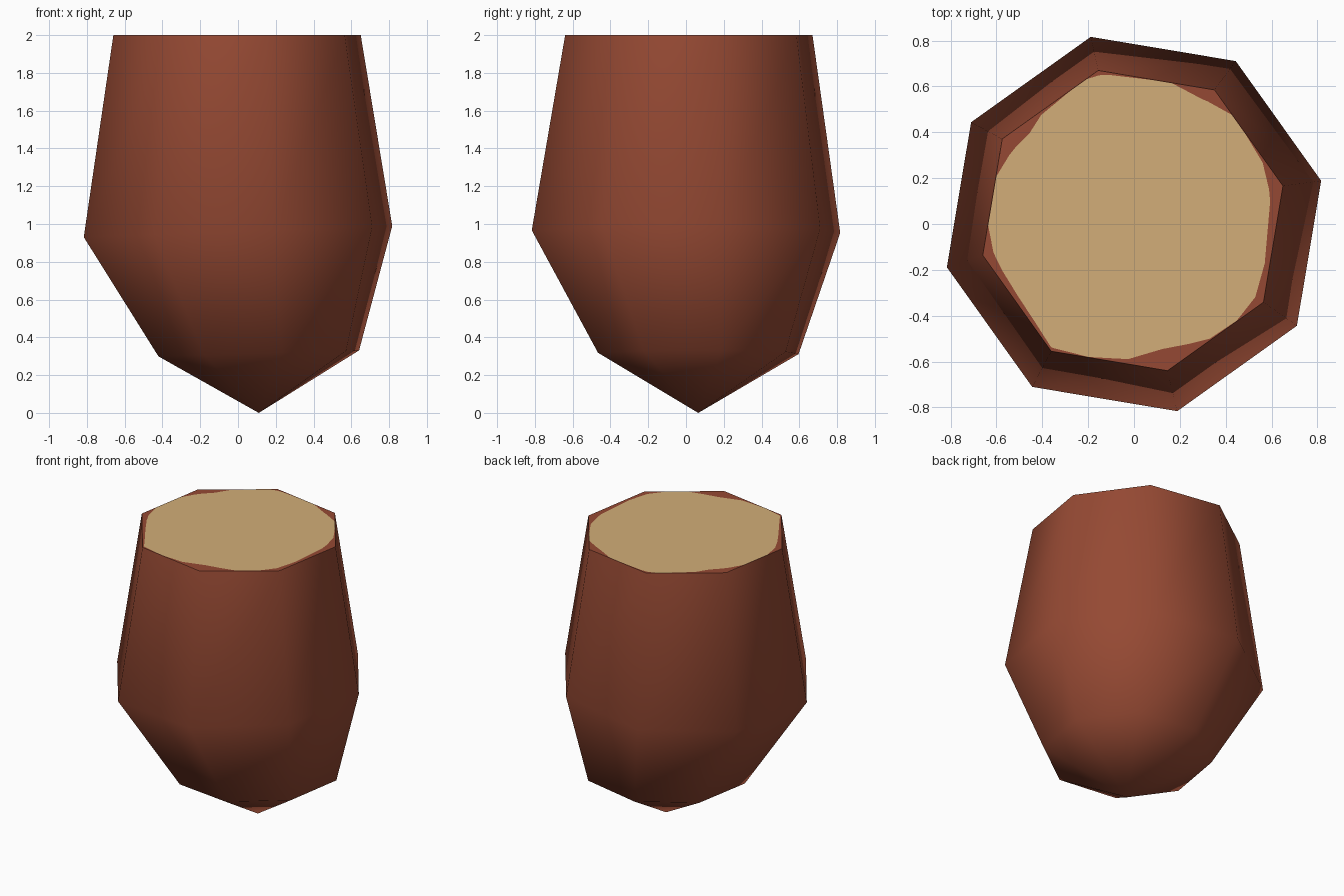
import bpy, bmesh, math

if "Cube" in bpy.data.objects:
    bpy.data.objects.remove(bpy.data.objects["Cube"])

SIDES, TWIST = 8, math.radians(13)


def material(name, srgb):
    m = bpy.data.materials.new(name)
    m.diffuse_color = [(c / 255 / 12.92 if c < 11 else ((c / 255 + 0.055) / 1.055) ** 2.4) for c in srgb] + [1]
    m.use_nodes = True
    m.node_tree.nodes["Principled BSDF"].inputs["Base Color"].default_value = m.diffuse_color
    return m


bark = material("reddish brown", (149, 73, 51))
wood = material("tan", (210, 174, 120))


def make_object(name, bm, mats):
    mesh = bpy.data.meshes.new(name)
    bm.to_mesh(mesh)
    bm.free()
    ob = bpy.data.objects.new(name, mesh)
    bpy.context.collection.objects.link(ob)
    for m in mats:
        mesh.materials.append(m)
    return ob


def ring_points(cx, cy, z, radius, slope):
    pts = []
    for i in range(SIDES):
        a = TWIST + i * math.tau / SIDES
        x, y = radius * math.cos(a), radius * math.sin(a)
        pts.append((cx + x, cy + y, z + slope * x))
    return pts


# Body: pointed base, tilted lower and middle rings, level top ring
rings = [ring_points(0.11, 0.065, 0.315, 0.545, 0.03),
         ring_points(0, 0, 0.96, 0.838, 0.036),
         ring_points(-0.005, 0.015, 2.0, 0.672, 0)]
bm = bmesh.new()
tip = bm.verts.new((0.11, 0.065, 0))
loops = [[bm.verts.new(p) for p in r] for r in rings]
for i in range(SIDES):
    j = (i + 1) % SIDES
    bm.faces.new((tip, loops[0][j], loops[0][i]))
    for lo, hi in zip(loops, loops[1:]):
        bm.faces.new((lo[i], lo[j], hi[j], hi[i]))
for f in bm.faces:
    f.smooth = True
make_object("body", bm, [bark])

# Flat top: tan patch with an irregular edge, surrounded by bark
edge = [(8, .605), (24, .62), (37, .65), (47, .635), (60, .61), (74, .63), (82, .65),
        (99, .643), (108, .66), (116, .655), (131, .61), (140, .59), (152, .61), (162, .64),
        (172, .63), (182, .643), (201, .61), (213, .6), (226, .615), (237, .657), (252, .64),
        (268, .605), (283, .575), (294, .59), (303, .615), (316, .63), (328, .63), (342, .605)]


def rim_radius(a):
    half = math.pi / SIDES
    d = (a - TWIST) % (2 * half) - half
    return 0.672 * math.cos(half) / math.cos(d)


# add the octagon corners to the sampled angles, interpolating the patch radius
angles = sorted({a for a, r in edge} | {13 + 45 * i for i in range(SIDES)})
cyc = [(edge[-1][0] - 360, edge[-1][1])] + edge + [(edge[0][0] + 360, edge[0][1])]


def patch_radius(a):
    for (a0, r0), (a1, r1) in zip(cyc, cyc[1:]):
        if a0 <= a <= a1:
            return r0 + (r1 - r0) * (a - a0) / (a1 - a0)


bm = bmesh.new()
inner, outer = [], []
for deg in angles:
    a = math.radians(deg)
    ro = rim_radius(a)
    ri = min(patch_radius(deg), ro - 0.002)
    for r, dest in ((ri, inner), (ro, outer)):
        dest.append(bm.verts.new((-0.005 + r * math.cos(a), 0.015 + r * math.sin(a), 2.0)))
bm.faces.new(inner).material_index = 1
n = len(angles)
for i in range(n):
    j = (i + 1) % n
    bm.faces.new((inner[i], outer[i], outer[j], inner[j]))
make_object("cut_top", bm, [bark, wood])
